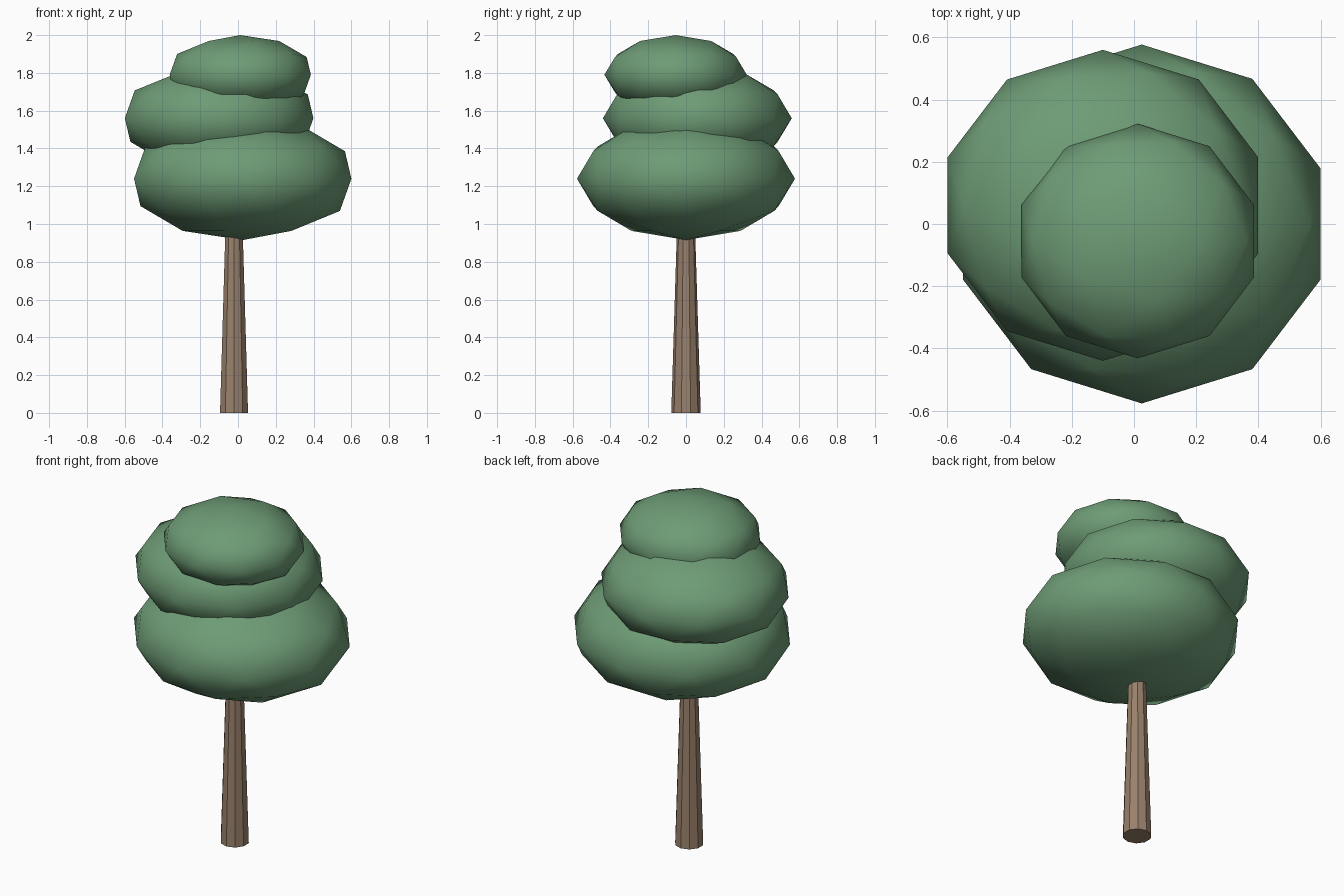
import bpy

cube = bpy.data.objects.get("Cube")
if cube:
    bpy.data.objects.remove(cube, do_unlink=True)


def make_material(name, rgb):
    mat = bpy.data.materials.new(name)
    mat.use_nodes = True
    color = (*rgb, 1.0)
    mat.diffuse_color = color
    mat.node_tree.nodes["Principled BSDF"].inputs["Base Color"].default_value = color
    return mat


leaf_green = make_material("leaf green", (0.155, 0.33, 0.18))
bark_brown = make_material("bark brown", (0.32, 0.22, 0.15))


def finish(name, mat):
    obj = bpy.context.object
    obj.name = obj.data.name = name
    obj.data.materials.append(mat)
    return obj


def foliage(name, center, radii):
    """Smooth, flattened low-poly ball of leaves."""
    bpy.ops.mesh.primitive_ico_sphere_add(subdivisions=2, radius=1, location=center)
    obj = finish(name, leaf_green)
    obj.scale = radii
    bpy.ops.object.transform_apply(location=False, rotation=False, scale=True)
    bpy.ops.object.shade_smooth()


# Tapered ten-sided trunk, ending inside the lowest foliage
trunk_height = 1.2
bpy.ops.mesh.primitive_cone_add(vertices=10, radius1=0.078, radius2=0.041,
                                depth=trunk_height,
                                location=(-0.021, 0, trunk_height / 2))
finish("trunk", bark_brown)

# Three stacked foliage tiers, each slightly off the trunk axis
foliage("lower_foliage", (0.025, 0, 1.24), (0.605, 0.577, 0.325))
foliage("middle_foliage", (-0.1, 0.06, 1.56), (0.525, 0.5, 0.28))
foliage("upper_foliage", (0.012, -0.055, 1.79), (0.393, 0.377, 0.21))
